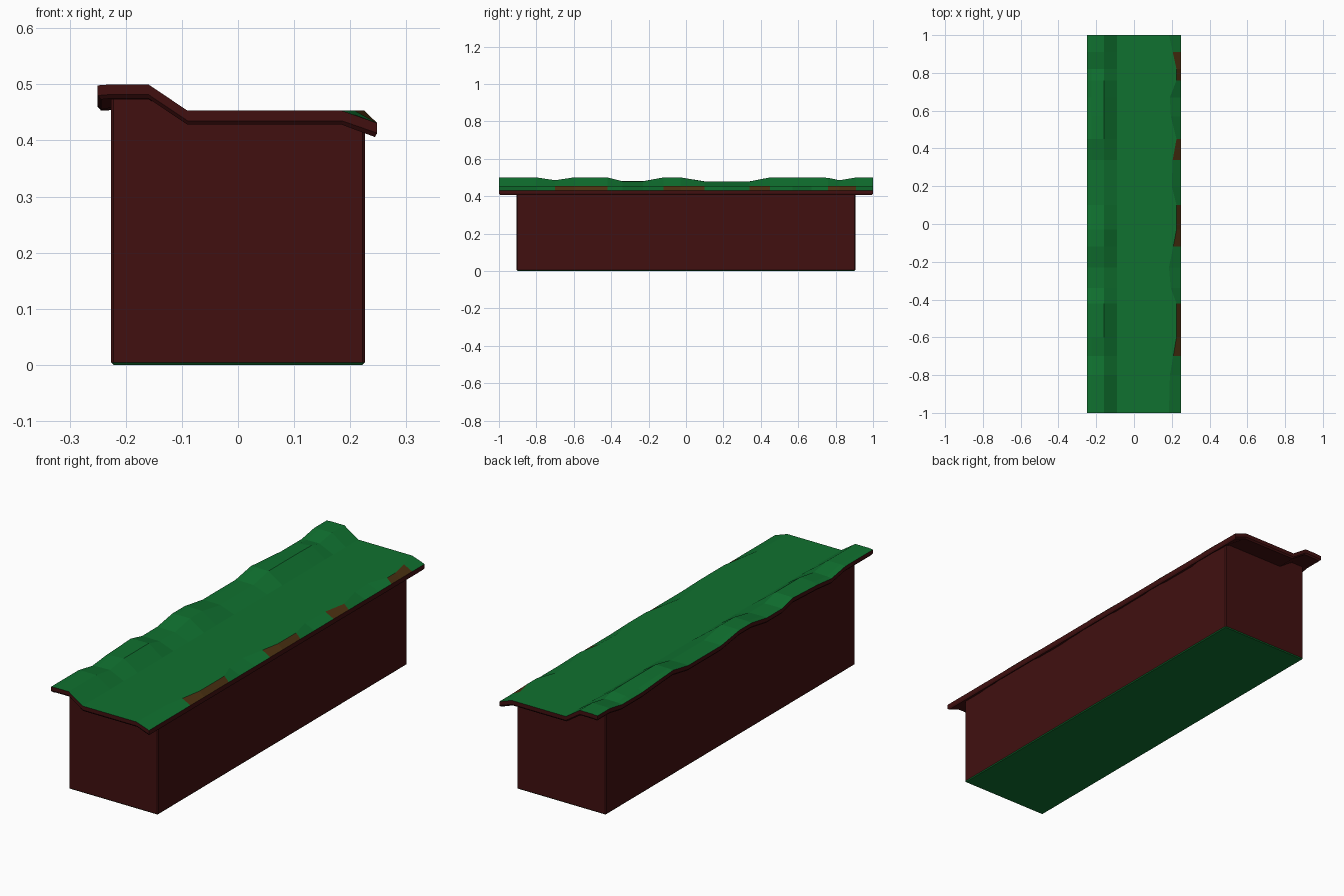
import bpy, bmesh

if "Cube" in bpy.data.objects:
    bpy.data.objects.remove(bpy.data.objects["Cube"])


def material(name, rgb):
    m = bpy.data.materials.new(name)
    m.diffuse_color = (*rgb, 1)
    m.use_nodes = True
    m.node_tree.nodes["Principled BSDF"].inputs["Base Color"].default_value = m.diffuse_color
    return m


RED = material("dark red earth", (0.052, 0.005, 0.005))
GREEN = material("grass green", (0.005, 0.165, 0.029))
BROWN = material("brown edge", (0.075, 0.032, 0.006))


def finish(name, bm, mats):
    me = bpy.data.meshes.new(name)
    bm.to_mesh(me)
    bm.free()
    for m in mats:
        me.materials.append(m)
    ob = bpy.data.objects.new(name, me)
    bpy.context.collection.objects.link(ob)
    return ob


# Block body: one cross-section extruded along y, green underneath
profile = [(-.226, 0), (.226, 0), (.226, .42), (.185, .435),
           (-.09, .435), (-.16, .474), (-.226, .474)]
bm = bmesh.new()
front = bm.faces.new([bm.verts.new((x, -.905, z)) for x, z in profile])
ext = bmesh.ops.extrude_face_region(bm, geom=[front])
bmesh.ops.translate(bm, vec=(0, 1.81, 0),
                    verts=[v for v in ext["geom"] if isinstance(v, bmesh.types.BMVert)])
bmesh.ops.recalc_face_normals(bm, faces=bm.faces)
edges = [e for e in bm.edges if all(abs(v.co.x) > .22 for v in e.verts)
         or all(v.co.z < .01 for v in e.verts)]
edges = [e for e in edges if all(v.co.z < .01 for v in e.verts)
         or abs(e.verts[0].co.z - e.verts[1].co.z) > .1]
bmesh.ops.bevel(bm, geom=edges, offset=.004, segments=1, affect='EDGES')
bm.normal_update()
for f in bm.faces:
    f.material_index = 1 if f.normal.z < -.5 else 0
finish("earth_block", bm, [RED, GREEN])

# Turf cap stations along y: ridge height, outer left edge height, right shoulder x
stations = [
    (-1.0, .500, .498, .185), (-.80, .500, .498, .190), (-.70, .485, .480, .208),
    (-.60, .500, .490, .225), (-.42, .500, .498, .225), (-.34, .479, .479, .195),
    (-.23, .479, .479, .185), (-.12, .500, .498, .208), (-.03, .500, .498, .225),
    (.10, .478, .478, .225), (.20, .478, .478, .200), (.34, .478, .478, .205),
    (.45, .500, .498, .225), (.57, .500, .490, .195), (.67, .500, .482, .190),
    (.76, .498, .482, .225), (.82, .485, .482, .225), (.91, .500, .498, .205),
    (1.0, .500, .498, .185)]


def clamp(v, lim):
    return max(-lim, min(lim, v))


def layer(bm, drop, inset):
    """Grid of vertices following the turf surface, lowered and pulled in."""
    rows = []
    for y, ridge, left, s in stations:
        pts = [(-.25, left), (-.225, (ridge + left) / 2 + .001), (-.16, ridge),
               (-.09, .453), (s, .453), (.248, .431)]
        rows.append([bm.verts.new((clamp(x, .25 - inset), clamp(y, 1 - inset), z - drop))
                     for x, z in pts])
    return rows


def ring(rows):
    return (rows[0] + [r[-1] for r in rows[1:-1]] + rows[-1][::-1]
            + [r[0] for r in rows[-2:0:-1]])


# Turf cap: wavy top, upright rim, chamfer and underside
bm = bmesh.new()
top, rim, under = layer(bm, 0, 0), layer(bm, .018, 0), layer(bm, .025, .006)
grass = []
for rows, is_top in ((top, True), (under, False)):
    for a, b in zip(rows, rows[1:]):
        for i in range(len(a) - 1):
            q = [a[i], a[i + 1], b[i + 1], b[i]]
            f = bm.faces.new(q if is_top else q[::-1])
            if is_top:
                grass.append(f)
for upper, lower in ((ring(top), ring(rim)), (ring(rim), ring(under))):
    n = len(upper)
    for i in range(n):
        j = (i + 1) % n
        bm.faces.new([upper[j], upper[i], lower[i], lower[j]])
bm.normal_update()
# Steep stretches of the right edge are brown, the rest of the top is grass
for f in grass:
    steep = f.normal.x > .55 and f.calc_center_median().x > .15
    f.material_index = 2 if steep else 1
finish("turf_cap", bm, [RED, GREEN, BROWN])
